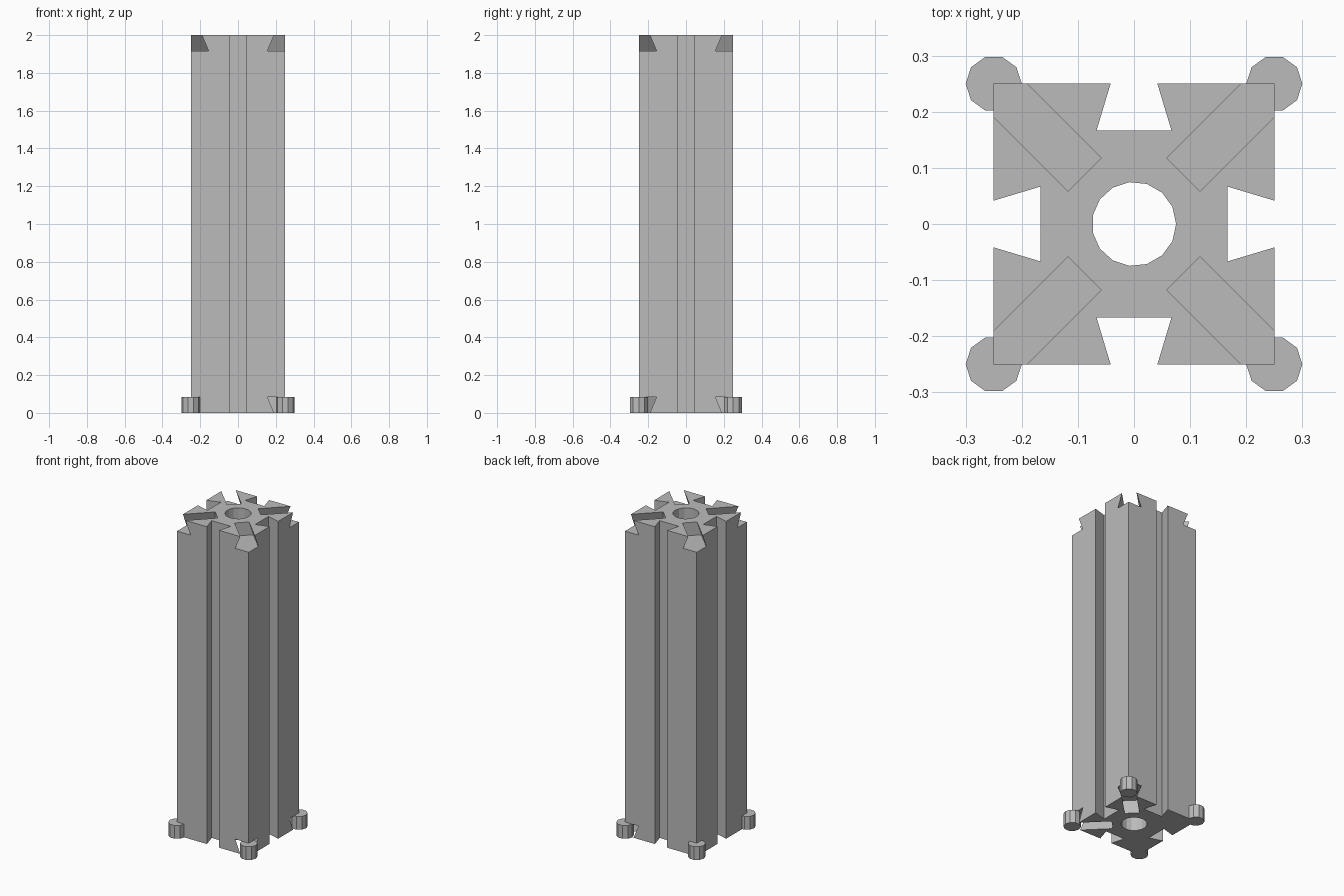
import bpy
import bmesh
from math import cos, sin, pi, radians
from mathutils import Matrix

HALF, HEIGHT = 0.25, 2.0
NECK, FLOOR, DEPTH = 0.0417, 0.0667, 0.0833   # dovetail half widths and depth

if "Cube" in bpy.data.objects:
    bpy.data.objects.remove(bpy.data.objects["Cube"], do_unlink=True)

grey = bpy.data.materials.new("plain grey")
grey.use_nodes = True
colour = (0.5, 0.5, 0.5, 1)
grey.diffuse_color = colour
grey.node_tree.nodes["Principled BSDF"].inputs["Base Color"].default_value = colour


def prism(name, outline, length, matrix=Matrix()):
    """Extrude a flat outline along local z and place it."""
    bm = bmesh.new()
    face = bm.faces.new([bm.verts.new((x, y, 0)) for x, y in outline])
    grown = bmesh.ops.extrude_face_region(bm, geom=[face])["geom"]
    verts = [v for v in grown if isinstance(v, bmesh.types.BMVert)]
    bmesh.ops.translate(bm, vec=(0, 0, length), verts=verts)
    bm.transform(matrix)
    bmesh.ops.recalc_face_normals(bm, faces=bm.faces)
    mesh = bpy.data.meshes.new(name)
    bm.to_mesh(mesh)
    bm.free()
    mesh.materials.append(grey)
    obj = bpy.data.objects.new(name, mesh)
    bpy.context.collection.objects.link(obj)
    return obj


def ring(radius, sides):
    return [(radius * cos(2 * pi * i / sides), radius * sin(2 * pi * i / sides))
            for i in range(sides)]


def cut(target, cutter):
    cutter.hide_render = True
    mod = target.modifiers.new("cut", "BOOLEAN")
    mod.operation = "DIFFERENCE"
    mod.solver = "EXACT"
    mod.object = cutter
    bpy.context.view_layer.objects.active = target
    bpy.ops.object.modifier_apply(modifier=mod.name)
    bpy.data.objects.remove(cutter, do_unlink=True)


# Column with a dovetail groove down each side
outline = []
for k in range(4):
    c, s = round(cos(k * pi / 2)), round(sin(k * pi / 2))
    side = [(HALF, -HALF), (HALF, -NECK), (HALF - DEPTH, -FLOOR),
            (HALF - DEPTH, FLOOR), (HALF, NECK)]
    outline += [(x * c - y * s, x * s + y * c) for x, y in side]
column = prism("column", outline, HEIGHT)

# Central bore
cut(column, prism("bore_cutter", ring(0.075, 15), HEIGHT + 0.2,
                  Matrix.Translation((0, 0, -0.1))))

# Diagonal dovetail slots at both ends, open at the corners
OVER = 0.02
mouth = NECK - (FLOOR - NECK) * OVER / DEPTH
for z, up in ((0, 1), (HEIGHT, -1)):
    slot = [(-mouth, -OVER * up), (mouth, -OVER * up),
            (FLOOR, DEPTH * up), (-FLOOR, DEPTH * up)]
    for k in range(4):
        # local x across the slot, local y upward, local z outward
        axes = Matrix(((0, 0, 1, 0.1247), (1, 0, 0, 0), (0, 1, 0, z), (0, 0, 0, 1)))
        turn = Matrix.Rotation(radians(45 + 90 * k), 4, "Z")
        cut(column, prism("slot_cutter", slot, 0.4, turn @ axes))

# Round feet at the bottom corners
for depth_name, y in (("front", -HALF), ("back", HALF)):
    for side_name, x in (("right", -HALF), ("left", HALF)):
        prism(f"{depth_name}_{side_name}_foot", ring(0.05, 10), DEPTH,
              Matrix.Translation((x, y, 0)))
